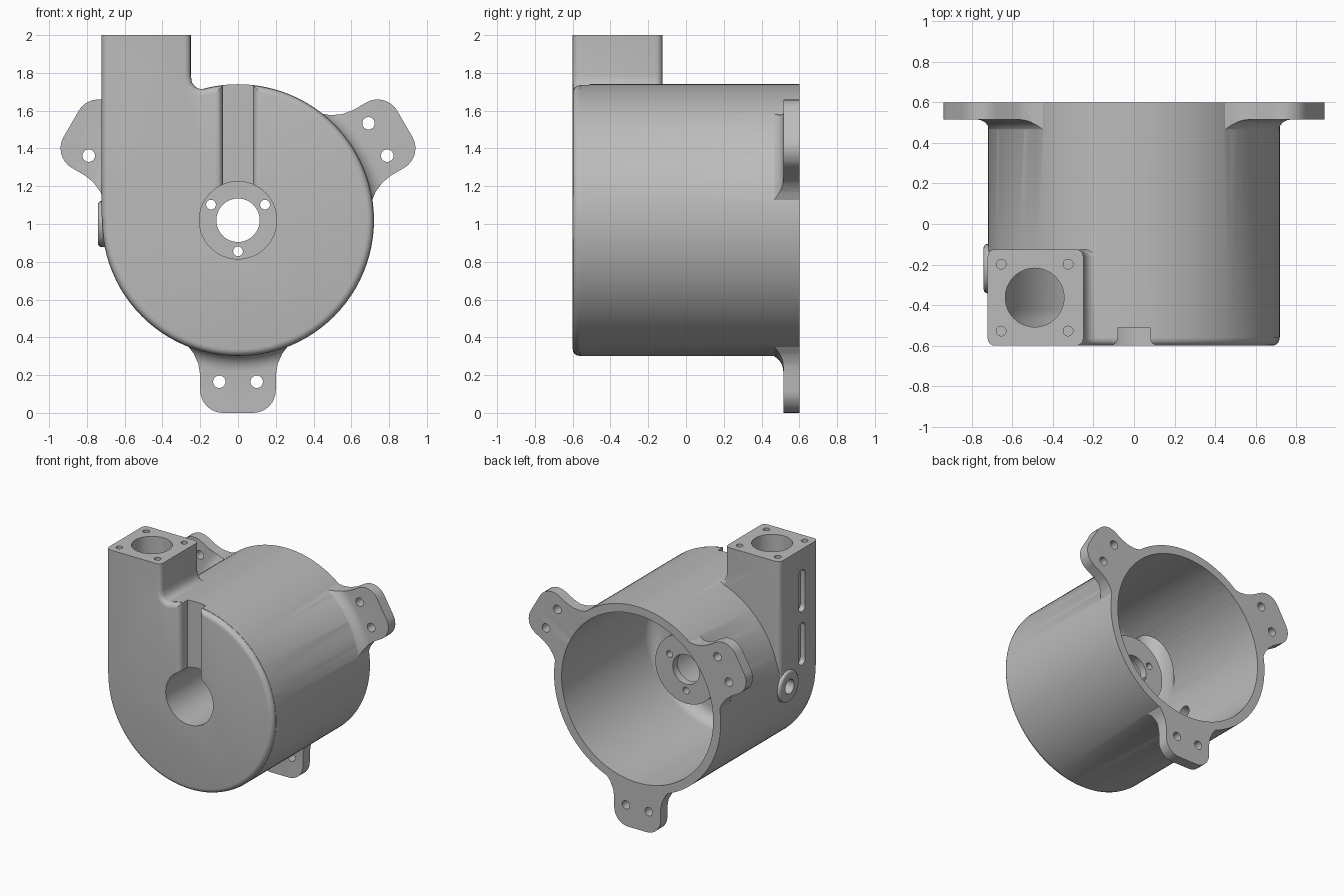
import bpy, bmesh
from math import sin, cos, pi, radians

cube = bpy.data.objects.get("Cube")
if cube:
    bpy.data.objects.remove(cube, do_unlink=True)

AXIS_Z = 1.02       # height of the main bore axis
R = 0.72            # outer radius of the drum
FRONT, BACK = -0.6, 0.6
DUCT_X, DUCT_Y = -0.49, -0.363

grey = bpy.data.materials.new("cast_grey")
grey.use_nodes = True
grey.diffuse_color = (0.5, 0.5, 0.5, 1)
grey.node_tree.nodes["Principled BSDF"].inputs["Base Color"].default_value = grey.diffuse_color


def finish(name, bm):
    bmesh.ops.recalc_face_normals(bm, faces=bm.faces[:])
    mesh = bpy.data.meshes.new(name)
    bm.to_mesh(mesh)
    bm.free()
    mesh.materials.append(grey)
    obj = bpy.data.objects.new(name, mesh)
    bpy.context.collection.objects.link(obj)
    return obj


def arc(cx, cy, r, start, end, n):
    return [(cx + r * cos(radians(start + (end - start) * i / n)),
             cy + r * sin(radians(start + (end - start) * i / n))) for i in range(n + 1)]


def circle(cx, cy, r, n=32):
    return arc(cx, cy, r, 0, 360, n)[:-1]


def prism(name, pts, lo, hi, axis, bevel=0):
    """Extrude a 2D outline along an axis, optionally rounding both end loops."""
    place = {"x": lambda a, b, t: (t, a, b),
             "y": lambda a, b, t: (a, t, b),
             "z": lambda a, b, t: (a, b, t)}[axis]
    bm = bmesh.new()
    ends = [bm.faces.new([bm.verts.new(place(a, b, t)) for a, b in pts]) for t in (lo, hi)]
    loops = [list(f.verts) for f in ends]
    n = len(pts)
    for i in range(n):
        j = (i + 1) % n
        bm.faces.new((loops[0][i], loops[0][j], loops[1][j], loops[1][i]))
    bmesh.ops.recalc_face_normals(bm, faces=bm.faces[:])
    if bevel:
        edges = [e for f in ends for e in f.edges]
        bmesh.ops.bevel(bm, geom=edges, offset=bevel, segments=4, profile=0.5,
                        affect="EDGES", clamp_overlap=False)
    return finish(name, bm)


def lathe(name, profile, steps=96):
    """Revolve (radius, y) points about the main bore axis."""
    bm = bmesh.new()
    verts = [bm.verts.new((r, y, AXIS_Z)) for r, y in profile]
    edges = [bm.edges.new(pair) for pair in zip(verts, verts[1:])]
    bmesh.ops.spin(bm, geom=verts + edges, cent=(0, 0, AXIS_Z), axis=(0, 1, 0),
                   angle=2 * pi, steps=steps)
    bmesh.ops.remove_doubles(bm, verts=bm.verts[:], dist=1e-5)
    return finish(name, bm)


def combine(obj, other, operation):
    mod = obj.modifiers.new("combine", "BOOLEAN")
    mod.operation, mod.solver, mod.object = operation, "EXACT", other
    bpy.context.view_layer.objects.active = obj
    bpy.ops.object.modifier_apply(modifier=mod.name)
    bpy.data.objects.remove(other, do_unlink=True)


def add(other):
    combine(housing, other, "UNION")


def cut(other):
    combine(housing, other, "DIFFERENCE")


# Drum
housing = lathe("pump_housing", [(0, -0.56), (R, -0.56), (R, BACK), (0, BACK)])

# Scroll section with tangential outlet duct, trimmed flat on top
outline = arc(0, AXIS_Z, R - 0.002, 180, 464, 76)
outline += [(-0.2, 1.714), (-0.225, 1.725), (-0.244, 1.75), (-0.25, 1.79),
            (-0.25, 2.1), (-0.722, 2.1), (-0.722, AXIS_Z + 0.02)]
scroll = prism("scroll", outline, FRONT, -0.125, "y", bevel=0.035)
combine(scroll, prism("trim", [(-1, -1), (1, -1), (1, 1), (-1, 1)], 2, 2.5, "z"), "DIFFERENCE")
add(scroll)

# Mounting ears: filleted flange ring limited to the ear outlines
half = [(0.32, 0.56), (0.27, 0.66), (0.235, 0.705), (0.21, 0.76), (0.2, 0.82)]
half += arc(0.08, 0.9, 0.12, 0, 90, 8)
ear = half + [(-u, v) for u, v in reversed(half)]
fillet = arc(0.8, 0.425, 0.09, 180, 90, 6)
for angle in (30, 150, 270):
    c, s = cos(radians(angle)), sin(radians(angle))

    def turn(u, v):
        return (v * c - u * s, AXIS_Z + v * s + u * c)

    lug = lathe("mounting_ear", [(0, 0.425)] + fillet + [(1.2, 0.515), (1.2, BACK), (0, BACK)])
    combine(lug, prism("ear_outline", [turn(u, v) for u, v in ear], 0.3, 0.7, "y"), "INTERSECT")
    for u in (-0.099, 0.099):
        x, z = turn(u, 0.855)
        combine(lug, prism("bolt_hole", circle(x, z, 0.033, 24), 0.3, 0.7, "y"), "DIFFERENCE")
    add(lug)

# Side port boss
add(prism("port_boss", circle(-0.22, 1.0, 0.122), -0.742, -0.6, "x", bevel=0.02))

# Inner chamber, leaving the central hub standing
floor = arc(0.555, -0.42, 0.1, 0, -90, 8)
cut(lathe("chamber", [(0, 0.7), (0.655, 0.7)] + floor + [(0.265, -0.52), (0.265, 0), (0, 0)]))

# Inner rib behind the front groove
add(prism("groove_rib", [(-0.15, -0.55), (0.15, -0.55), (0.15, -0.46), (0.12, -0.43),
                         (-0.12, -0.43), (-0.15, -0.46)], 1.21, 1.685, "z"))

# Hub pocket, shaft hole and its three screw holes
cut(prism("hub_pocket", circle(0, AXIS_Z, 0.205, 64), -0.7, -0.06, "y"))
cut(prism("shaft_hole", circle(0, AXIS_Z, 0.115, 48), -0.2, 0.1, "y"))
for angle in (30, 150, 270):
    x, z = 0.165 * cos(radians(angle)), AXIS_Z + 0.165 * sin(radians(angle))
    cut(prism("hub_screw_hole", circle(x, z, 0.026, 20), -0.2, 0.1, "y"))

# Front groove with rounded lips
lip = [(0.08, -0.51)] + arc(0.12, -0.56, 0.04, 180, 270, 5) + [(0.12, -0.7)]
cut(prism("front_groove", lip + [(-x, y) for x, y in reversed(lip)], 1.12, 1.85, "z"))

# Outlet bore and flange screw holes
cut(prism("outlet_bore", circle(DUCT_X, DUCT_Y, 0.145, 48), 1.15, 2.1, "z"))
for dx in (-0.165, 0.165):
    for dy in (-0.165, 0.165):
        cut(prism("outlet_screw_hole", circle(DUCT_X + dx, DUCT_Y + dy, 0.024, 20), 1.85, 2.1, "z"))

# Side slots and port hole
for z in (1.675, 1.26):
    slot = arc(-0.4, z + 0.125, 0.04, 0, 180, 10) + arc(-0.4, z - 0.125, 0.04, 180, 360, 10)
    cut(prism("side_slot", slot, -0.8, -0.68, "x"))
cut(prism("port_hole", circle(-0.22, 1.0, 0.055), -0.8, -0.6, "x"))

# Smooth curved walls, crisp machined edges
bpy.ops.object.select_all(action="DESELECT")
housing.select_set(True)
bpy.context.view_layer.objects.active = housing
bpy.ops.object.shade_smooth_by_angle(angle=radians(30))
